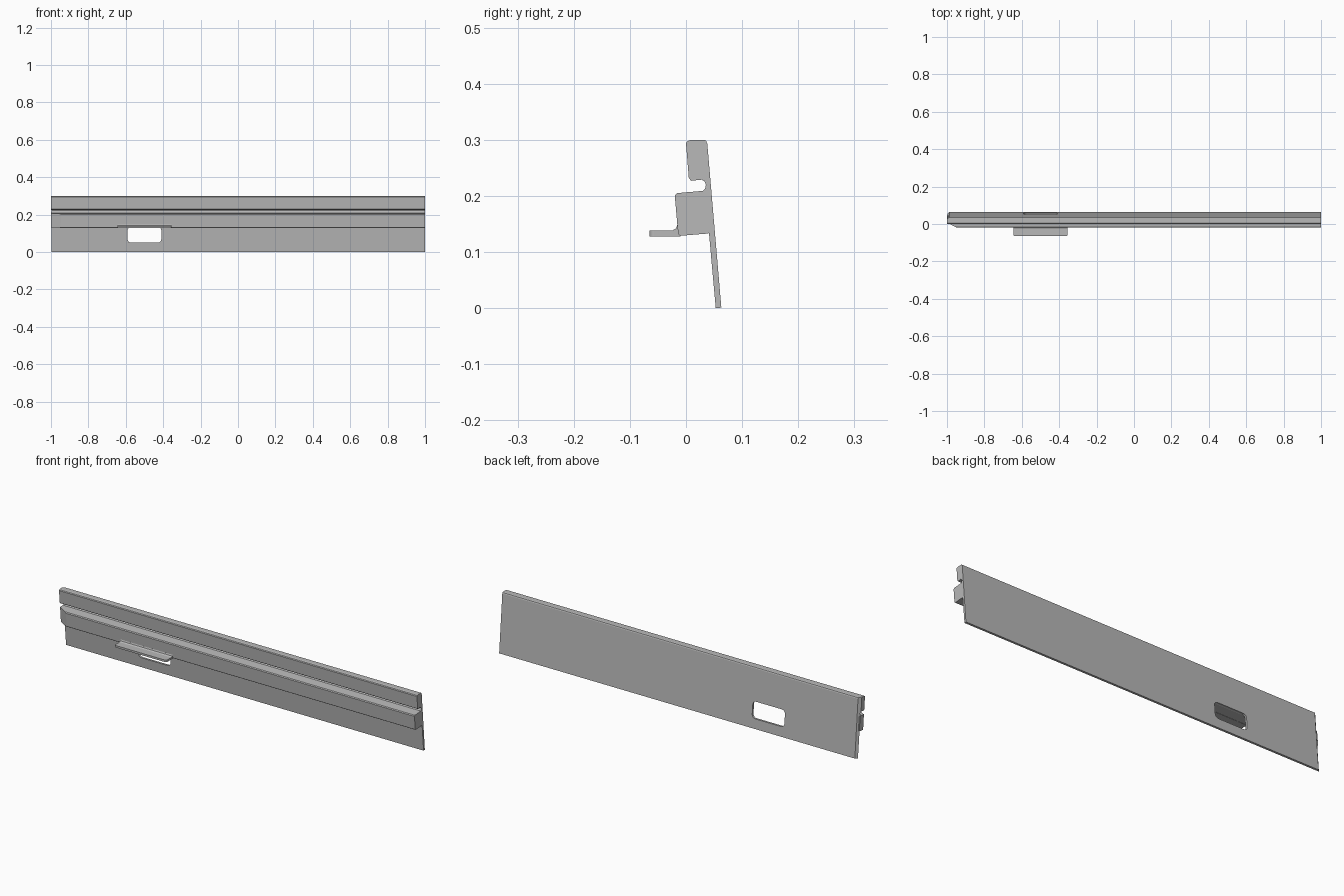
import bpy
import bmesh
from mathutils import Vector

cube = bpy.data.objects.get("Cube")
if cube:
    bpy.data.objects.remove(cube, do_unlink=True)

grey = bpy.data.materials.new("plain grey")
grey.use_nodes = True
grey.diffuse_color = (0.48, 0.48, 0.48, 1)
grey.node_tree.nodes["Principled BSDF"].inputs["Base Color"].default_value = grey.diffuse_color


def prism(profile, x0, x1):
    """Extrude a (y, z) profile along x."""
    bm = bmesh.new()
    face = bm.faces.new([bm.verts.new((x0, y, z)) for y, z in profile])
    new = bmesh.ops.extrude_face_region(bm, geom=[face])["geom"]
    moved = [v for v in new if isinstance(v, bmesh.types.BMVert)]
    bmesh.ops.translate(bm, verts=moved, vec=(x1 - x0, 0, 0))
    return bm


def mitre(bm, point, normal):
    """Cut away everything on the normal's side and cap the cut."""
    cut = bmesh.ops.bisect_plane(bm, geom=bm.verts[:] + bm.edges[:] + bm.faces[:],
                                 plane_co=point, plane_no=normal, clear_outer=True)
    edges = [e for e in cut["geom_cut"] if isinstance(e, bmesh.types.BMEdge)]
    bmesh.ops.contextual_create(bm, geom=edges)


def round_edges(bm, test, radius):
    edges = [e for e in bm.edges if test(e)]
    bmesh.ops.bevel(bm, geom=edges, offset=radius, segments=5, profile=0.5, affect='EDGES')


def finish(bm, name):
    bmesh.ops.recalc_face_normals(bm, faces=bm.faces)
    mesh = bpy.data.meshes.new(name)
    bm.to_mesh(mesh)
    bm.free()
    mesh.materials.append(grey)
    obj = bpy.data.objects.new(name, mesh)
    bpy.context.collection.objects.link(obj)
    return obj


# Leaning back plate with the thick top rail
plate = prism([(0.053, 0), (0.063, 0.001), (0.038, 0.293), (0.036, 0.298), (0.032, 0.3),
               (0.01, 0.3), (0.003, 0.298), (0, 0.294), (0.005, 0.232), (0.009, 0.227),
               (0.028, 0.229), (0.033, 0.226), (0.0355, 0.22), (0.034, 0.213),
               (0.03, 0.209), (0.035, 0.2)], -1, 1)
mitre(plate, (-0.988, 0.05, 0.15), Vector((-1, 1, 0.085)))
back_plate = finish(plate, "back_plate")

# Middle rail, mitred at its right front corner
rail = prism([(0.045, 0.136), (0.039, 0.133), (-0.01, 0.129), (-0.014, 0.132),
              (-0.02, 0.201), (-0.016, 0.205), (0.03, 0.209), (0.038, 0.209)], -1, 1)
mitre(rail, (-0.95, -0.016, 0.17), Vector((-0.55, -1, -0.085)))
finish(rail, "middle_rail")

# Finger tab with a fillet where it meets the rail
tab = prism([(-0.065, 0.128), (-0.01, 0.128), (-0.01, 0.15), (-0.0155, 0.148),
             (-0.018, 0.142), (-0.025, 0.138), (-0.065, 0.138)], -0.645, -0.355)
round_edges(tab, lambda e: all(v.co.y < -0.06 for v in e.verts)
            and abs(e.verts[0].co.x - e.verts[1].co.x) < 0.01, 0.008)
finish(tab, "finger_tab")

# Rounded window through the plate
window = prism([(0.01, 0.05), (0.1, 0.05), (0.1, 0.134), (0.01, 0.134)], -0.59, -0.41)
round_edges(window, lambda e: abs(e.verts[0].co.y - e.verts[1].co.y) > 0.05, 0.018)
cutter = finish(window, "window_cutter")
cutter.hide_render = True
cut = back_plate.modifiers.new("window", 'BOOLEAN')
cut.operation = 'DIFFERENCE'
cut.solver = 'EXACT'
cut.object = cutter
bpy.context.view_layer.objects.active = back_plate
bpy.ops.object.modifier_apply(modifier=cut.name)
bpy.data.objects.remove(cutter, do_unlink=True)
